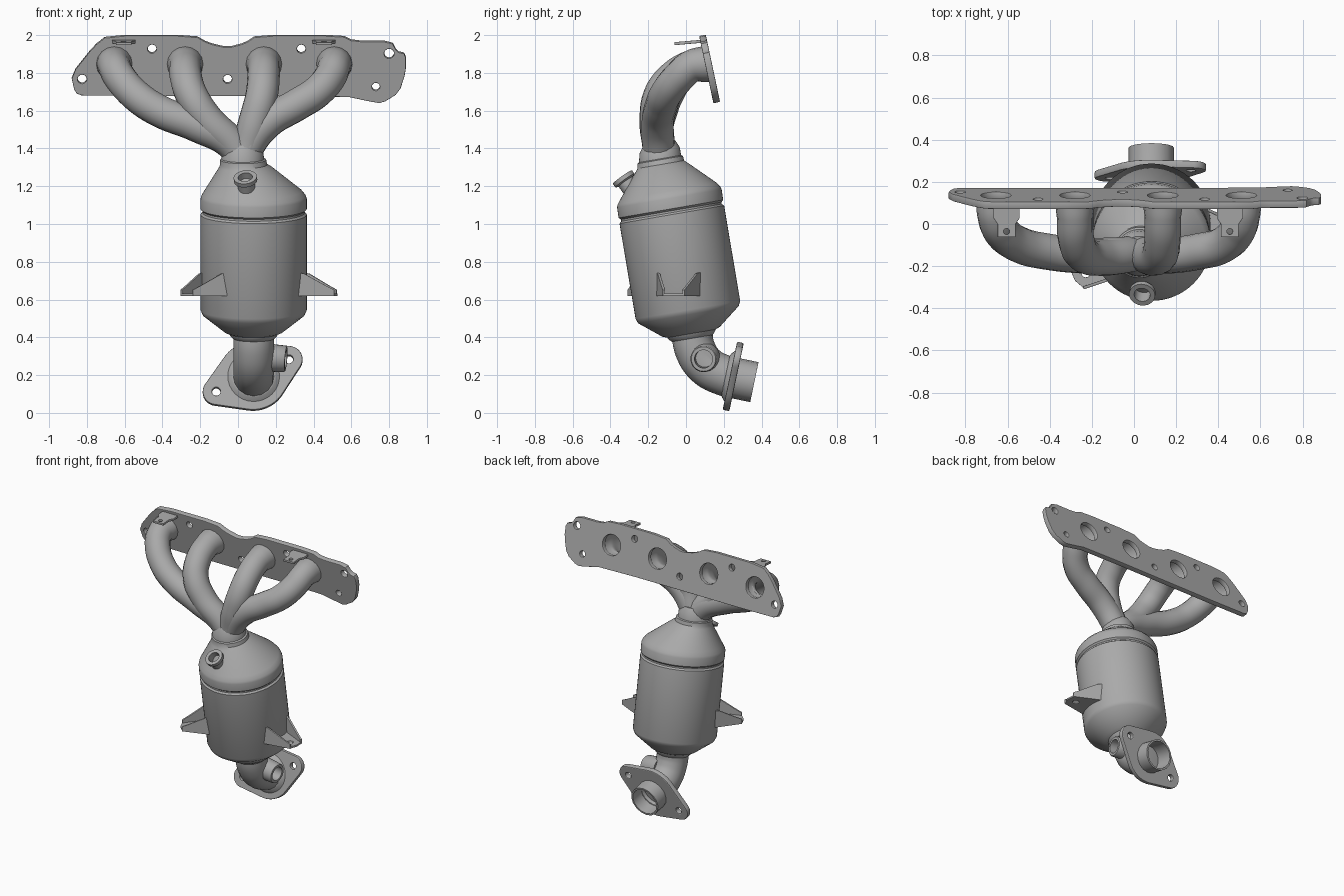
import bpy, bmesh, math
from mathutils import Matrix, Vector
from mathutils.geometry import convex_hull_2d

cube = bpy.data.objects.get("Cube")
if cube:
    bpy.data.objects.remove(cube, do_unlink=True)

steel = bpy.data.materials.new("cast_steel_grey")
steel.use_nodes = True
GREY = (0.4, 0.4, 0.4, 1)
steel.diffuse_color = GREY
steel.node_tree.nodes["Principled BSDF"].inputs["Base Color"].default_value = GREY

T, R = Matrix.Translation, Matrix.Rotation


def finish(name, data, wall=0):
    """Link the data, turn it into a plain mesh and shade it."""
    data.materials.append(steel)
    ob = bpy.data.objects.new(name, data)
    bpy.context.collection.objects.link(ob)
    if wall:
        mod = ob.modifiers.new("wall", 'SOLIDIFY')
        mod.thickness, mod.offset = wall, -1
    bpy.ops.object.select_all(action='DESELECT')
    ob.select_set(True)
    bpy.context.view_layer.objects.active = ob
    bpy.ops.object.convert(target='MESH')
    bpy.ops.object.shade_smooth_by_angle(angle=math.radians(35))
    return bpy.context.view_layer.objects.active


def circle(x, y, r, n=24):
    return [(x + r * math.cos(2 * math.pi * i / n),
             y + r * math.sin(2 * math.pi * i / n)) for i in range(n)]


def soften(pts, k=0.2):
    """Cut every corner of a closed outline once."""
    out = []
    for i, p in enumerate(pts):
        p, q = Vector(p), Vector(pts[(i + 1) % len(pts)])
        out += [p.lerp(q, k), p.lerp(q, 1 - k)]
    return out


def plate(name, outlines, thick, matrix, bevel=0.004):
    """Flat plate; outlines after the first are holes."""
    cu = bpy.data.curves.new(name, 'CURVE')
    cu.dimensions, cu.fill_mode = '2D', 'BOTH'
    cu.extrude, cu.bevel_depth = thick / 2 - bevel, bevel
    cu.bevel_resolution = 1
    for pts in outlines:
        sp = cu.splines.new('POLY')
        sp.points.add(len(pts) - 1)
        for bp, p in zip(sp.points, pts):
            bp.co = (p[0], p[1], 0, 1)
        sp.use_cyclic_u = True
    finish(name, cu).matrix_world = matrix


def tube(name, pts, radius, flare=1.0, wall=0.013):
    """Hollow pipe along a smooth path."""
    cu = bpy.data.curves.new(name, 'CURVE')
    cu.dimensions, cu.resolution_u = '3D', 8
    cu.bevel_depth, cu.bevel_resolution = radius, 6
    sp = cu.splines.new('BEZIER')
    sp.bezier_points.add(len(pts) - 1)
    for bp, p in zip(sp.bezier_points, pts):
        bp.co = p
        bp.handle_left_type = bp.handle_right_type = 'AUTO'
    sp.bezier_points[0].radius = flare
    ob = finish(name, cu)
    mesh = ob.data
    bm = bmesh.new()
    bm.from_mesh(mesh)
    bmesh.ops.recalc_face_normals(bm, faces=bm.faces)
    # make sure the skin faces outward before giving it a wall
    f = bm.faces[:][len(bm.faces) // 2]
    near = min((Vector(p) for p in pts), key=lambda p: (p - f.calc_center_median()).length)
    if f.normal.dot(f.calc_center_median() - near) < 0:
        bmesh.ops.reverse_faces(bm, faces=bm.faces)
    bm.to_mesh(mesh)
    bm.free()
    mod = ob.modifiers.new("wall", 'SOLIDIFY')
    mod.thickness, mod.offset = wall, -1
    bpy.ops.object.convert(target='MESH')
    bpy.ops.object.shade_smooth_by_angle(angle=math.radians(40))


def loft(name, rings, axis, n=48, cap=True):
    """Skin circles (x, y, z, radius) that all face along the axis."""
    rot = Vector(axis).to_track_quat('Z', 'Y')
    bm = bmesh.new()
    loops = [[bm.verts.new(Vector(ring[:3]) + rot @ Vector((x, y, 0)))
              for x, y in circle(0, 0, ring[3], n)] for ring in rings]
    for a, b in zip(loops, loops[1:]):
        for i in range(n):
            j = (i + 1) % n
            bm.faces.new((a[i], a[j], b[j], b[i]))
    if cap:
        bm.faces.new(loops[0][::-1])
        bm.faces.new(loops[-1])
    bmesh.ops.recalc_face_normals(bm, faces=bm.faces)
    me = bpy.data.meshes.new(name)
    bm.to_mesh(me)
    bm.free()
    finish(name, me)


def turned(name, base, axis, profile, n=32):
    """Turned part: profile of (distance along axis, radius)."""
    d = Vector(axis).normalized()
    loft(name, [(*(Vector(base) + d * t), r) for t, r in profile], axis, n)


# Head flange with four ports and bolt holes, leaning back at its foot
FX, FZ, LEAN = 0.123, 1.83, math.radians(12)
PORTS = (-0.655, -0.28, 0.137, 0.51)
outline = [(-.88, 1.79), (-.76, 1.94), (-.69, 1.995), (-.23, 1.995), (-.16, 1.955),
           (-.055, 1.93), (.04, 1.955), (.10, 1.995), (.55, 1.995), (.61, 1.965),
           (.81, 1.965), (.84, 1.91), (.885, 1.90), (.885, 1.81), (.85, 1.70),
           (.76, 1.645), (.70, 1.655), (.56, 1.685), (-.82, 1.685), (-.86, 1.70)]
bolts = [(-.825, 1.77, .028), (-.455, 1.93, .027), (-.055, 1.77, .027),
         (.335, 1.93, .027), (.80, 1.905, .03), (.73, 1.73, .025)]


def on_flange(z):
    return (z - FZ) / math.cos(LEAN)


plate("head_flange",
      [soften([(x, on_flange(z)) for x, z in outline])]
      + [circle(x, on_flange(z), r) for x, z, r in bolts]
      + [circle(x, on_flange(1.845), .076, 32) for x in PORTS],
      0.036, T((0, FX, FZ)) @ R(math.pi / 2 + LEAN, 4, 'X'))

# Four runners sweeping forward and down into the collector
runs = [
    [(-.625, -.04, 1.775), (-.54, -.10, 1.68), (-.42, -.13, 1.60), (-.22, -.15, 1.52), (-.03, -.145, 1.42)],
    [(-.275, -.07, 1.775), (-.245, -.14, 1.68), (-.16, -.16, 1.55), (-.02, -.145, 1.41)],
    [(.135, -.07, 1.775), (.125, -.14, 1.68), (.09, -.16, 1.55), (.05, -.145, 1.41)],
    [(.485, -.04, 1.775), (.42, -.10, 1.70), (.31, -.13, 1.63), (.16, -.15, 1.54), (.06, -.145, 1.42)],
]
for i, (x, run) in enumerate(zip(PORTS, runs)):
    path = [(x, .11, 1.848), (x, .03, 1.835)] + run + [(.025, -.138, 1.33)]
    tube(f"runner_{i + 1}", path, 0.086, 1.12)

# Heat shield tabs on top of the head flange
for side, x in (("right", -.605), ("left", .455)):
    tab = [(-.06, .1), (-.06, .03), (-.04, 0), (-.04, -.06),
           (.04, -.06), (.04, 0), (.06, .03), (.06, .1)]
    plate(f"shield_tab_{side}", [tab, circle(0, -.035, .016, 16)], 0.016,
          T((x, 0, 1.96)) @ R(math.radians(5), 4, 'X'), 0.002)

# Collector, converter can and lower cone as one leaning shell
BX = 0.083
loft("converter_body", [
    (.025, -.142, 1.43, .085), (.025, -.14, 1.39, .108), (.025, -.137, 1.345, .113),
    (.027, -.136, 1.34, .122), (.03, -.133, 1.315, .125), (.04, -.128, 1.30, .14),
    (BX - .003, -.093, 1.175, .258), (BX, -.09, 1.15, .276), (BX, -.088, 1.135, .281),
    (BX, -.08, 1.08, .281), (BX, -.078, 1.07, .27), (BX, -.077, 1.06, .27),
    (BX, -.075, 1.05, .281), (BX, .01, .545, .281), (BX, .013, .52, .27),
    (BX, .027, .43, .155), (BX, .029, .42, .13), (BX, .03, .41, .125), (BX, .034, .395, .11)],
    (0, -.17, .985), 64)

# Upper and lower sensor bosses
turned("upper_sensor_boss", (.05, -.27, 1.155), (-.1, -.57, .8),
       [(0, .072), (.025, .068), (.04, .046), (.085, .046), (.092, .062),
        (.115, .062), (.115, .038), (.03, .038)])
turned("lower_sensor_boss", (.13, .105, .295), (1, -.1, -.08),
       [(0, .075), (.118, .07), (.125, .065), (.125, .048), (.05, .048)])

# Outlet elbow
tube("outlet_pipe", [(BX, .03, .44), (BX, .047, .34), (BX, .105, .25),
                     (BX, .2, .199), (BX, .28, .18), (BX, .362, .163)], 0.108)

# Two-bolt outlet flange with a raised neck
lugs = [(-.195, -.085), (.19, .09)]
cloud = circle(0, 0, .178, 48)
for u, v in lugs:
    cloud += circle(u, v, .066, 32)
cloud = [Vector(p) for p in cloud]
hull = [cloud[i] for i in convex_hull_2d(cloud)]
plate("outlet_flange",
      [hull] + [circle(u, v, .028) for u, v in lugs] + [circle(0, 0, .1, 32)],
      0.036, T((.08, .25, .193)) @ R(math.radians(78), 4, 'X'), 0.006)
turned("outlet_neck", (BX, .21, .199), (0, .978, -.208),
       [(0, .108), (0.005, .118), (.025, .14), (.03, .108)])

# Two channel brackets on the can: a floor with a hole and tapered side walls
ROOT, TIP, W0, W1 = 0.235, 0.435, 0.115, 0.052
taper = math.atan2(W0 - W1, TIP - ROOT)
for side, deg in (("left", -8), ("right", 216)):
    place = T((BX, -.005, .625)) @ R(math.radians(deg), 4, 'Z')
    floor = [(ROOT, -W0), (TIP, -W1), (TIP + .012, 0), (TIP, W1), (ROOT, W0)]
    plate(f"bracket_floor_{side}", [floor, circle(TIP - .05, 0, .024, 16)], 0.014, place, 0.002)
    for edge, s in (("front", -1), ("back", 1)):
        wall = [(0, -.005), (.21, -.005), (.21, .025), (.17, .045), (.05, .11), (0, .12)]
        plate(f"bracket_wall_{side}_{edge}", [wall], 0.014,
              place @ T((ROOT, s * W0, 0)) @ R(-s * taper, 4, 'Z')
              @ R(math.pi / 2, 4, 'X'), 0.002)
